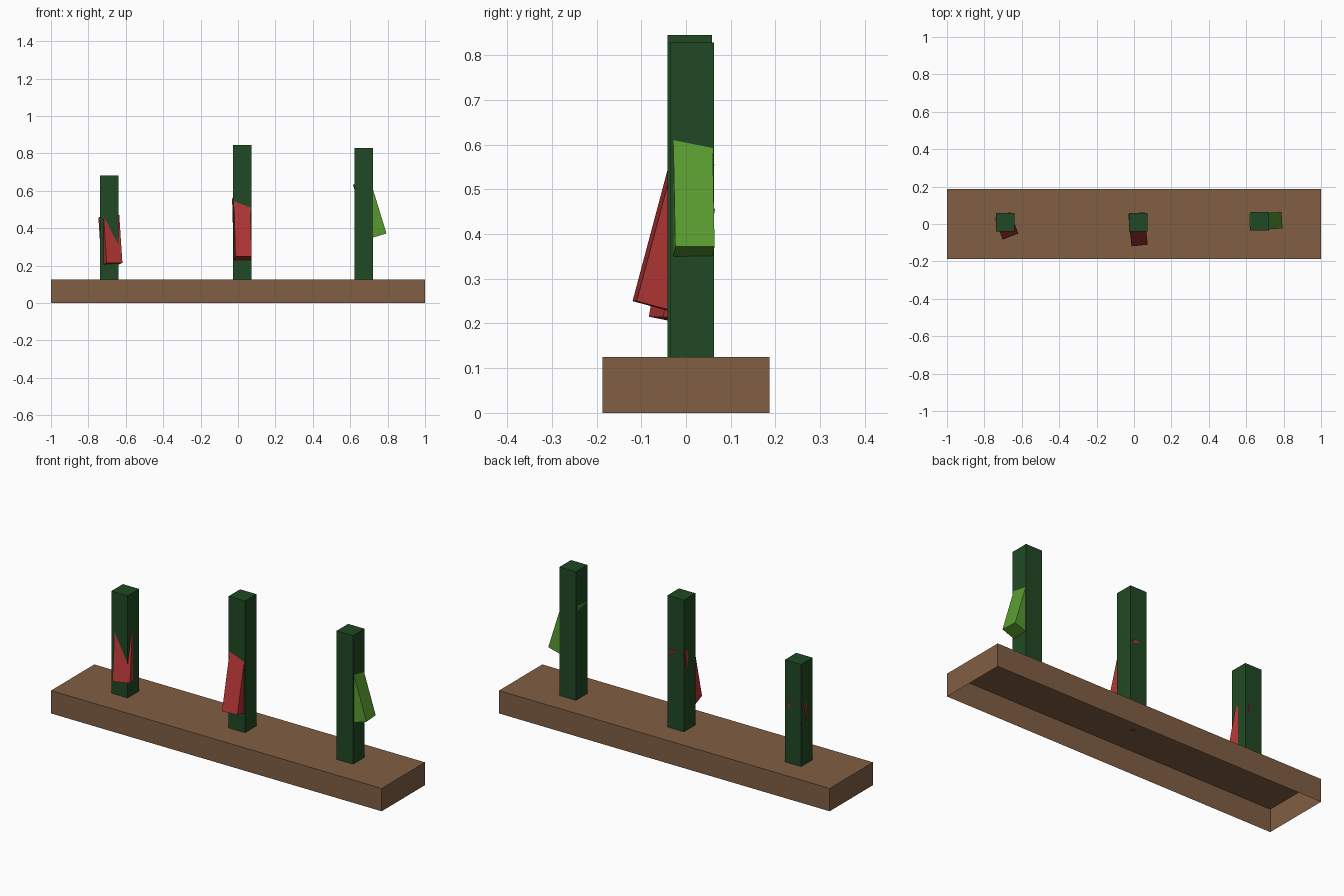
import bpy, bmesh
from math import radians
from mathutils import Matrix, Vector

if "Cube" in bpy.data.objects:
    bpy.data.objects.remove(bpy.data.objects["Cube"])


def material(name, rgb):
    m = bpy.data.materials.new(name)
    m.use_nodes = True
    m.diffuse_color = (*rgb, 1)
    m.node_tree.nodes["Principled BSDF"].inputs["Base Color"].default_value = (*rgb, 1)
    return m


brown = material("brown wood", (0.22, 0.113, 0.057))
dark_green = material("dark green", (0.0145, 0.066, 0.017))
red = material("red", (0.44, 0.035, 0.035))
light_green = material("light green", (0.1, 0.33, 0.03))


def box(name, low, high, mat, open_bottom=False):
    """Box between two corners, optionally without its underside."""
    low, high = Vector(low), Vector(high)
    bm = bmesh.new()
    bmesh.ops.create_cube(bm, size=1)
    if open_bottom:
        under = [f for f in bm.faces if f.normal.z < -0.5]
        bmesh.ops.delete(bm, geom=under, context='FACES_ONLY')
    bmesh.ops.scale(bm, vec=high - low, verts=bm.verts)
    bmesh.ops.translate(bm, vec=(low + high) / 2, verts=bm.verts)
    mesh = bpy.data.meshes.new(name)
    bm.to_mesh(mesh)
    bm.free()
    mesh.materials.append(mat)
    obj = bpy.data.objects.new(name, mesh)
    bpy.context.collection.objects.link(obj)
    return obj


def handle(name, foot, size, yaw, tilt, mat):
    """Slab leaning into a post; foot is the middle of its outer lower edge."""
    width, depth, length = size
    obj = box(name, (-width / 2, 0, 0), (width / 2, depth, length), mat)
    obj.matrix_world = (Matrix.Translation(foot)
                        @ Matrix.Rotation(radians(yaw), 4, 'Z')
                        @ Matrix.Rotation(radians(-tilt), 4, 'X'))


# Hollow planter base
box("base", (-1, -0.187, 0), (1, 0.187, 0.125), brown, open_bottom=True)

# Upright posts: left edge, front edge, height
posts = {
    "short_post": (-0.738, -0.04, 0.683),
    "middle_post": (-0.028, -0.041, 0.845),
    "tall_post": (0.622, -0.036, 0.828),
}
for name, (x, y, top) in posts.items():
    box(name, (x, y, 0.125), (x + 0.099, y + 0.099, top), dark_green)

# Leaning slabs on the posts
handle("short_post_slab", (-0.66, -0.067, 0.215), (0.09, 0.078, 0.26), 21, 10.5, red)
handle("middle_post_slab", (0.03, -0.115, 0.25), (0.087, 0.09, 0.34), 6, 15, red)
handle("tall_post_slab", (0.791, 0.02, 0.372), (0.088, 0.09, 0.3), 93.5, 17, light_green)
